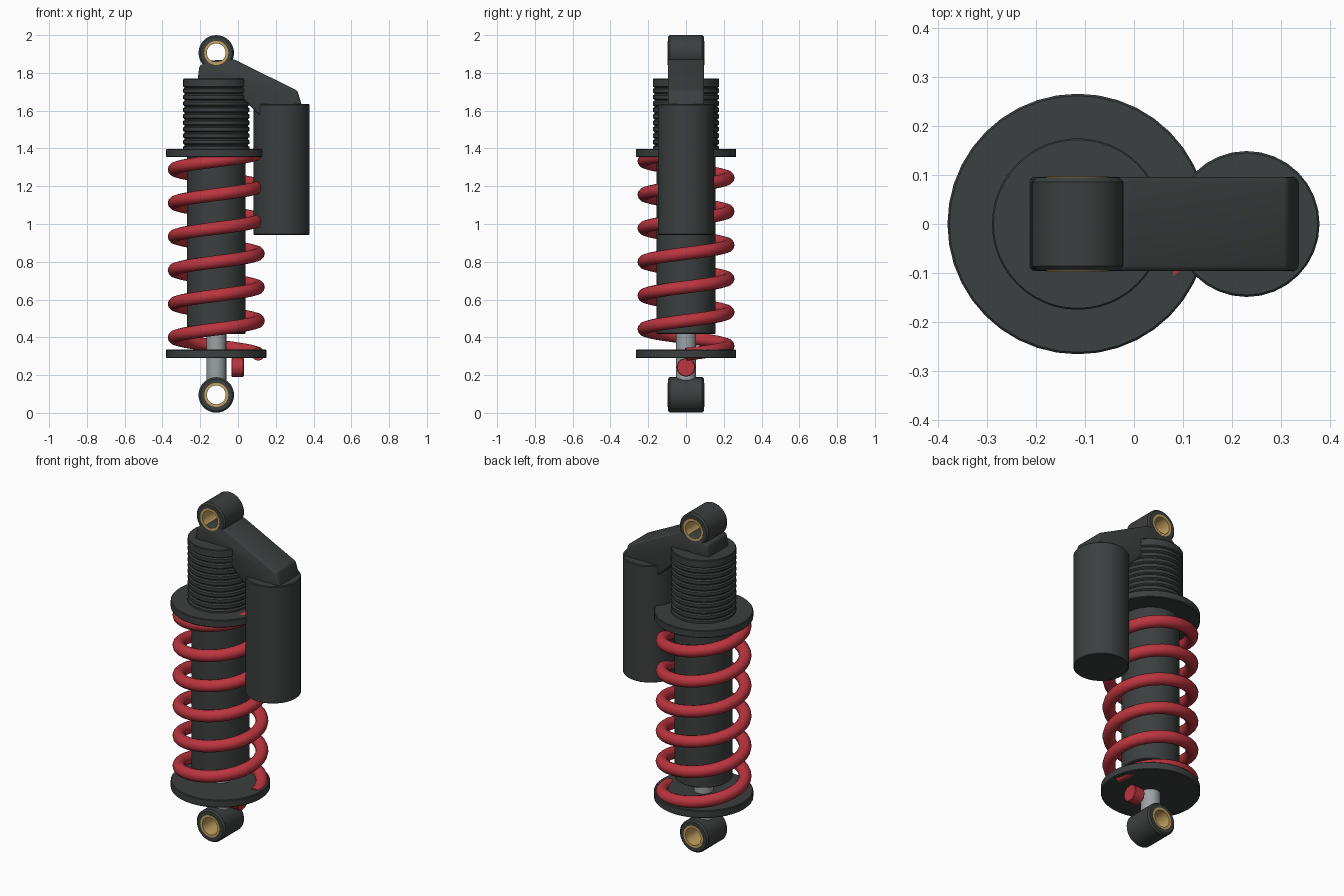
import bpy, bmesh, math
from mathutils import Matrix

if "Cube" in bpy.data.objects:
    bpy.data.objects.remove(bpy.data.objects["Cube"])

AX = -0.115   # damper axis
RX = 0.23     # reservoir axis


def material(name, col):
    m = bpy.data.materials.new(name)
    m.diffuse_color = (*col, 1)
    m.use_nodes = True
    m.node_tree.nodes["Principled BSDF"].inputs["Base Color"].default_value = m.diffuse_color
    return m


DARK = material("dark_coating", (0.045, 0.05, 0.05))
RED = material("red_paint", (0.5, 0.035, 0.05))
GOLD = material("bronze", (0.55, 0.36, 0.12))
STEEL = material("steel", (0.33, 0.36, 0.37))


def finish(ob, mat, angle=35):
    ob.data.materials.append(mat)
    bpy.ops.object.select_all(action='DESELECT')
    ob.select_set(True)
    bpy.context.view_layer.objects.active = ob
    bpy.ops.object.shade_smooth_by_angle(angle=math.radians(angle))
    return ob


def from_bmesh(name, bm, mat):
    bmesh.ops.remove_doubles(bm, verts=bm.verts, dist=1e-5)
    bmesh.ops.recalc_face_normals(bm, faces=bm.faces)
    me = bpy.data.meshes.new(name)
    bm.to_mesh(me)
    bm.free()
    ob = bpy.data.objects.new(name, me)
    bpy.context.collection.objects.link(ob)
    return finish(ob, mat)


def lathe(name, profile, mat, loc, axis='Z', sides=32, ring=False):
    """Revolve (radius, height) points; ring=True closes the profile on itself."""
    bm = bmesh.new()
    pts = profile if ring else [(0, profile[0][1])] + profile + [(0, profile[-1][1])]
    rows = []
    for i in range(sides):
        a = 2 * math.pi * i / sides
        rows.append([bm.verts.new((r * math.cos(a), r * math.sin(a), h)) for r, h in pts])
    n = len(pts)
    for i in range(sides):
        p, q = rows[i], rows[(i + 1) % sides]
        for j in range(n if ring else n - 1):
            k = (j + 1) % n
            if pts[j][0] == 0:
                bm.faces.new((p[j], q[k], p[k]))
            elif pts[k][0] == 0:
                bm.faces.new((p[j], q[j], p[k]))
            else:
                bm.faces.new((p[j], q[j], q[k], p[k]))
    rot = {'Z': Matrix(), 'Y': Matrix.Rotation(math.pi / 2, 4, 'X'),
           'X': Matrix.Rotation(math.pi / 2, 4, 'Y')}[axis]
    bm.transform(Matrix.Translation(loc) @ rot)
    return from_bmesh(name, bm, mat)


def rod(r, z0, z1, b=0.004):
    return [(r - b, z0), (r, z0 + b), (r, z1 - b), (r - b, z1)]


# Mounting eyes with bronze bushings
for label, z in (("lower", 0.095), ("upper", 1.906)):
    lathe(label + "_eye", [(0.06, -0.095), (0.085, -0.095), (0.094, -0.086),
                           (0.094, 0.086), (0.085, 0.095), (0.06, 0.095)],
          DARK, (AX, 0, z), 'Y', ring=True)
    lathe(label + "_bushing", [(0.05, -0.097), (0.064, -0.097), (0.064, 0.097), (0.05, 0.097)],
          GOLD, (AX, 0, z), 'Y', ring=True)

# Damper shaft, body, spring seats and reservoir
lathe("shaft", rod(0.053, 0.17, 0.5), STEEL, (AX, 0, 0), sides=24)
lathe("damper_body", rod(0.156, 0.418, 1.45), DARK, (AX, 0, 0), sides=48)
for label, z0, z1 in (("lower", 0.29, 0.335), ("upper", 1.354, 1.398)):
    lathe(label + "_spring_seat", rod(0.266, z0, z1), DARK, (AX, 0, 0), sides=40)
lathe("reservoir", rod(0.149, 0.943, 1.634), DARK, (RX, 0, 0), sides=32)

# Threaded sleeve
pitch, count = 0.034, 10
prof = [(0.167, 1.37)]
for i in range(count):
    z = 1.385 + i * pitch
    prof += [(0.167, z), (0.175, z + 0.006), (0.175, z + 0.024), (0.167, z + 0.03)]
prof += [(0.167, 1.722), (0.175, 1.727), (0.175, 1.766), (0.172, 1.77)]
lathe("threaded_sleeve", prof, DARK, (AX, 0, 0), sides=48)

# Rebound adjuster knob
lathe("adjuster_knob", rod(0.05, -0.033, 0.033), RED, (-0.002, 0, 0.241), 'X', sides=12)

# Bracket joining the upper eye to the reservoir
outline = [(-0.215, 1.75), (-0.205, 1.835), (-0.16, 1.865), (-0.02, 1.872),
           (0.315, 1.705), (0.34, 1.62), (0.20, 1.49), (0.03, 1.66), (-0.06, 1.75)]
bm = bmesh.new()
face = bm.faces.new([bm.verts.new((x, -0.096, z)) for x, z in outline])
ext = bmesh.ops.extrude_face_region(bm, geom=[face])
bmesh.ops.translate(bm, vec=(0, 0.192, 0),
                    verts=[v for v in ext['geom'] if isinstance(v, bmesh.types.BMVert)])
bmesh.ops.bevel(bm, geom=bm.edges[:], offset=0.011, segments=3, profile=0.5, affect='EDGES')
from_bmesh("reservoir_bracket", bm, DARK)

# Coil spring
turns, seg = 6, 32
cu = bpy.data.curves.new("coil_spring", 'CURVE')
cu.dimensions = '3D'
cu.twist_mode = 'Z_UP'
cu.bevel_depth = 0.034
cu.bevel_resolution = 4
cu.use_fill_caps = True
sp = cu.splines.new('POLY')
sp.points.add(turns * seg)
for i, p in enumerate(sp.points):
    a = 2 * math.pi * i / seg
    p.co = (AX + 0.223 * math.cos(a), 0.223 * math.sin(a), 0.31 + 0.178 * i / seg, 1)
spring = bpy.data.objects.new("coil_spring", cu)
bpy.context.collection.objects.link(spring)
bpy.ops.object.select_all(action='DESELECT')
spring.select_set(True)
bpy.context.view_layer.objects.active = spring
bpy.ops.object.convert(target='MESH')
finish(bpy.context.view_layer.objects.active, RED, 50)
